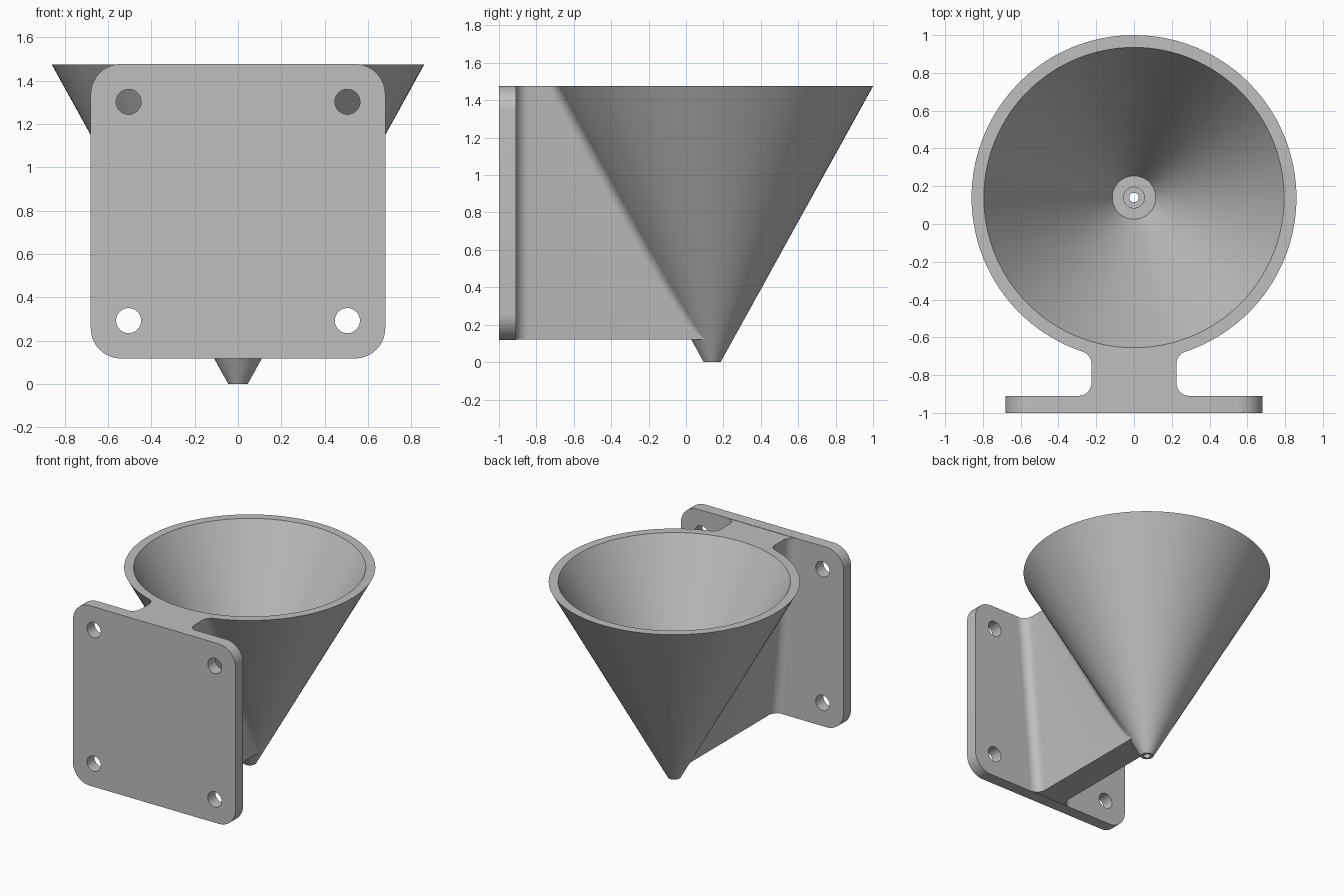
import bpy, bmesh
from math import sin, cos, pi, sqrt, atan2

if "Cube" in bpy.data.objects:
    bpy.data.objects.remove(bpy.data.objects["Cube"], do_unlink=True)

BASE, TOP = 0.12, 1.475      # bracket height range
AXIS_Y = 0.14                # funnel axis
TIP_R, RIM_R = 0.045, 0.86   # outer funnel radii
BACK_Y = -0.91               # rear face of the mounting plate

grey = bpy.data.materials.new("light_grey")
grey.use_nodes = True
grey.diffuse_color = (0.52, 0.52, 0.52, 1)
grey.node_tree.nodes["Principled BSDF"].inputs["Base Color"].default_value = (0.52, 0.52, 0.52, 1)


def smooth(obj):
    bpy.ops.object.select_all(action="DESELECT")
    obj.select_set(True)
    bpy.context.view_layer.objects.active = obj
    if obj.type == "CURVE":
        bpy.ops.object.convert(target="MESH")
    bpy.ops.object.shade_smooth_by_angle(angle=pi / 6)


def add_object(name, data):
    obj = bpy.data.objects.new(name, data)
    bpy.context.collection.objects.link(obj)
    data.materials.append(grey)
    return obj


def loft(name, rings, close_rings=False):
    """Skin a stack of closed rings, either capped or joined end to end."""
    bm = bmesh.new()
    loops = [[bm.verts.new(p) for p in ring] for ring in rings]
    pairs = list(zip(loops, loops[1:]))
    if close_rings:
        pairs.append((loops[-1], loops[0]))
    else:
        bm.faces.new(loops[0])
        bm.faces.new(loops[-1])
    for a, b in pairs:
        for i in range(len(a)):
            j = (i + 1) % len(a)
            bm.faces.new((a[i], a[j], b[j], b[i]))
    bmesh.ops.recalc_face_normals(bm, faces=bm.faces)
    mesh = bpy.data.meshes.new(name)
    bm.to_mesh(mesh)
    bm.free()
    obj = add_object(name, mesh)
    smooth(obj)
    return obj


def arc(cx, cy, r, start, end, steps=8):
    angles = [start + (end - start) * i / steps for i in range(steps + 1)]
    return [(cx + r * cos(a), cy + r * sin(a)) for a in angles]


# Funnel: hollow cone with a stepped outlet
profile = [(TIP_R, 0), (RIM_R, TOP), (0.795, TOP), (0.115, 0.245),
           (0.055, 0.245), (0.055, BASE), (0.025, BASE), (0.025, 0)]
SEGMENTS = 128
loft("funnel", [[(r * cos(2 * pi * i / SEGMENTS), AXIS_Y + r * sin(2 * pi * i / SEGMENTS), z)
                 for i in range(SEGMENTS)] for r, z in profile], close_rings=True)


# Web: tapered neck, filleted into the plate and the funnel wall
def web_section(z):
    t = (z - BASE) / (TOP - BASE)
    w = 0.105 + 0.12 * t
    r = TIP_R + (RIM_R - TIP_R) * z / TOP
    f = 0.068
    cy = AXIS_Y - sqrt((r + f) ** 2 - (w + f) ** 2)
    touch = atan2(AXIS_Y - cy, -(w + f))
    half = arc(w + f, BACK_Y + f, f, 1.5 * pi, pi)
    half += arc(w + f, cy, f, pi, touch)
    half += arc(0, AXIS_Y, r - 0.002, touch - pi, -pi / 2)
    other = [(-x, y) for x, y in reversed(half[:-1])]
    return [(x, y, z) for x, y in half + other]


LEVELS = 24
loft("web", [web_section(BASE + (TOP - BASE) * i / LEVELS) for i in range(LEVELS + 1)])

# Mounting plate: rounded square with four screw holes
curve = bpy.data.curves.new("mounting_plate", "CURVE")
curve.dimensions = "2D"
curve.fill_mode = "BOTH"
curve.extrude = 0.045


def outline(points):
    spline = curve.splines.new("POLY")
    spline.points.add(len(points) - 1)
    for p, (x, y) in zip(spline.points, points):
        p.co = (x, y, 0, 1)
    spline.use_cyclic_u = True


HALF, CORNER, MID = 0.68, 0.14, (BASE + TOP) / 2
c = HALF - CORNER
corners = [(c, c), (-c, c), (-c, -c), (c, -c)]
outline([p for i, (x, y) in enumerate(corners)
         for p in arc(x, y, CORNER, i * pi / 2, (i + 1) * pi / 2, 10)])
for sx in (-1, 1):
    for sy in (-1, 1):
        outline(arc(sx * 0.505, sy * 0.505, 0.058, 0, 2 * pi, 32)[:-1])

plate = add_object("mounting_plate", curve)
plate.location = (0, BACK_Y - 0.045, MID)
plate.rotation_euler = (pi / 2, 0, 0)
smooth(plate)
